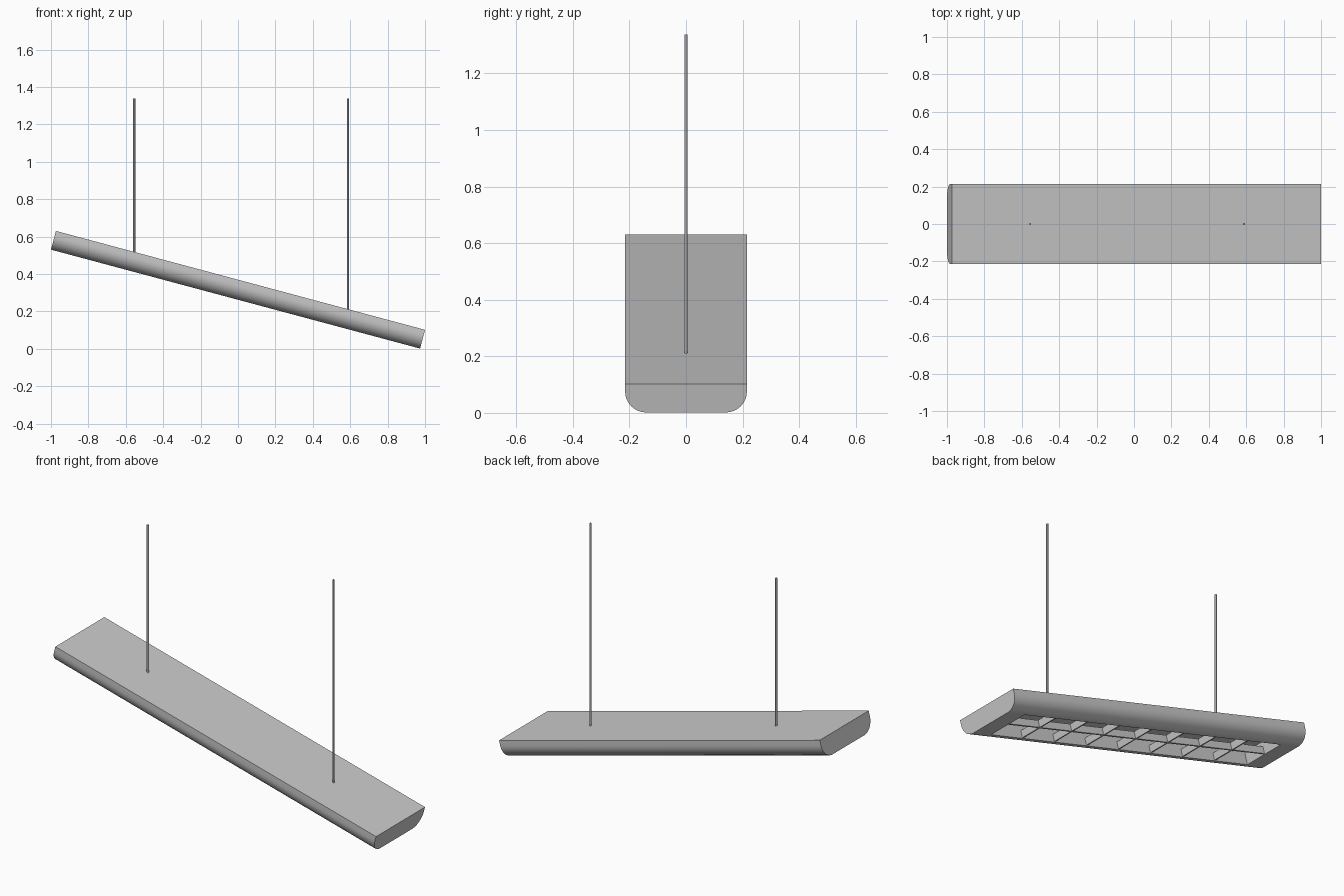
import bpy, bmesh, math
from mathutils import Matrix, Vector

if "Cube" in bpy.data.objects:
    bpy.data.objects.remove(bpy.data.objects["Cube"])

L, T, W = 2.043, 0.1035, 0.215          # length, thickness, half width
TILT = Matrix.Translation((0.0134, 0, 0.366)) @ Matrix.Rotation(math.radians(15), 4, 'Y')
OPEN_X, OPEN_Y, DEPTH = 0.90, 0.135, 0.07   # half sizes and depth of the light opening


def finish(name, bm, matrix):
    bmesh.ops.recalc_face_normals(bm, faces=bm.faces)
    me = bpy.data.meshes.new(name)
    bm.to_mesh(me)
    bm.free()
    ob = bpy.data.objects.new(name, me)
    bpy.context.collection.objects.link(ob)
    ob.matrix_world = matrix
    return ob


def add_box(bm, center, size):
    m = Matrix.Translation(center) @ Matrix.Diagonal((*size, 1))
    bmesh.ops.create_cube(bm, size=1, matrix=m)


def smooth(ob):
    bpy.ops.object.select_all(action='DESELECT')
    ob.select_set(True)
    bpy.context.view_layer.objects.active = ob
    bpy.ops.object.shade_smooth_by_angle(angle=math.radians(30))


# Housing: tray profile with rounded lower edges, extruded along its length
R, N = 0.075, 10
arc = [(W - R + R * math.cos(a), -T + R - R * math.sin(a))
       for a in (math.pi / 2 * i / N for i in range(N + 1))]
half = [(W, 0)] + arc
profile = half + [(-y, z) for y, z in reversed(half)]
bm = bmesh.new()
face = bm.faces.new([bm.verts.new((-L / 2, y, z)) for y, z in profile])
ext = bmesh.ops.extrude_face_region(bm, geom=[face], use_keep_orig=True)
bmesh.ops.translate(bm, vec=(L, 0, 0),
                    verts=[v for v in ext['geom'] if isinstance(v, bmesh.types.BMVert)])
housing = finish("housing", bm, TILT)

# Recess in the underside
bm = bmesh.new()
add_box(bm, (0, 0, -T), (2 * OPEN_X, 2 * OPEN_Y, 2 * DEPTH))
cutter = finish("recess_cutter", bm, TILT)
cutter.hide_render = True
cutter.hide_set(True)
cut = housing.modifiers.new("recess", 'BOOLEAN')
cut.object, cut.operation, cut.solver = cutter, 'DIFFERENCE', 'EXACT'
bpy.context.view_layer.objects.active = housing
bpy.ops.object.modifier_apply(modifier="recess")
bpy.data.objects.remove(cutter)
smooth(housing)

# Louvre grid: one long blade and evenly spaced cross blades
bm = bmesh.new()
CELLS, H = 8, 0.04
zc = -T + 0.004 + H / 2
add_box(bm, (0, 0, zc), (2 * OPEN_X, 0.01, H))
for i in range(1, CELLS):
    x = -OPEN_X + 2 * OPEN_X * i / CELLS
    add_box(bm, (x, 0, zc), (0.01, 2 * OPEN_Y, H))
finish("louvre_grid", bm, TILT)

# Suspension rods, vertical from the sloped top to a common height
for name, x in (("left_rod", -0.555), ("right_rod", 0.588)):
    z0 = 0.366 - (x - 0.0134) * math.tan(math.radians(15)) - 0.003
    bm = bmesh.new()
    bmesh.ops.create_cone(bm, cap_ends=True, segments=12, radius1=0.006, radius2=0.006,
                          depth=1.338 - z0)
    rod = finish(name, bm, Matrix.Translation((x, 0, (1.338 + z0) / 2)))
    smooth(rod)
